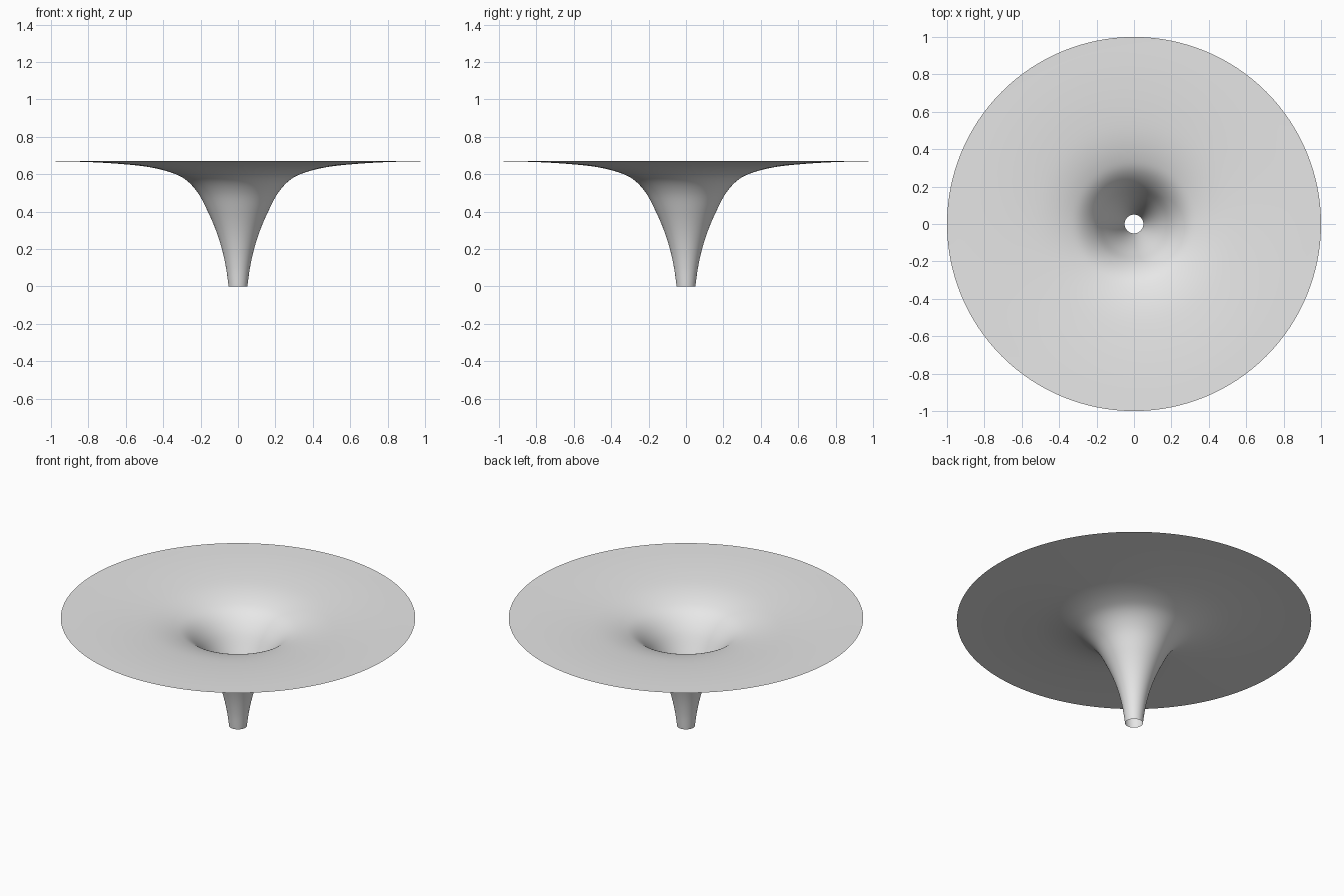
import bpy
import bmesh
import math
from mathutils import Vector

cube = bpy.data.objects.get("Cube")
if cube:
    bpy.data.objects.remove(cube, do_unlink=True)

SEGMENTS = 128
STEPS = 6

# Half profile of the funnel: (radius, height) from the spout to the rim
PROFILE = [(0.05, 0.0), (0.064, 0.1), (0.086, 0.2), (0.118, 0.3), (0.161, 0.4),
           (0.214, 0.5), (0.28, 0.571), (0.36, 0.61), (0.48, 0.639),
           (0.64, 0.656), (0.82, 0.666), (1.0, 0.67)]


def smooth_path(points, steps):
    """Catmull-Rom curve through the points."""
    pts = [Vector(p) for p in points]
    pts = [2 * pts[0] - pts[1]] + pts + [2 * pts[-1] - pts[-2]]
    path = []
    for a, b, c, d in zip(pts, pts[1:], pts[2:], pts[3:]):
        for i in range(steps):
            t = i / steps
            path.append(b + (c - a) * t / 2
                        + (a - 2.5 * b + 2 * c - d / 2) * t ** 2
                        + (3 * b - a - 3 * c + d) * t ** 3 / 2)
    return path + [pts[-2]]


# Single-sheet surface of revolution, open at the spout and the rim
bm = bmesh.new()
rings = []
for radius, height in smooth_path(PROFILE, STEPS):
    ring = []
    for i in range(SEGMENTS):
        angle = math.tau * i / SEGMENTS
        ring.append(bm.verts.new((radius * math.cos(angle),
                                  radius * math.sin(angle), height)))
    rings.append(ring)
for inner, outer in zip(rings, rings[1:]):
    for i in range(SEGMENTS):
        j = (i + 1) % SEGMENTS
        face = bm.faces.new((inner[i], outer[i], outer[j], inner[j]))
        face.smooth = True

mesh = bpy.data.meshes.new("funnel_surface")
bm.to_mesh(mesh)
bm.free()
funnel = bpy.data.objects.new("funnel_surface", mesh)
bpy.context.collection.objects.link(funnel)

# Plain light grey
grey = bpy.data.materials.new("light_grey")
grey.use_nodes = True
grey.diffuse_color = (0.8, 0.8, 0.8, 1)
grey.node_tree.nodes["Principled BSDF"].inputs["Base Color"].default_value = (0.8, 0.8, 0.8, 1)
mesh.materials.append(grey)
